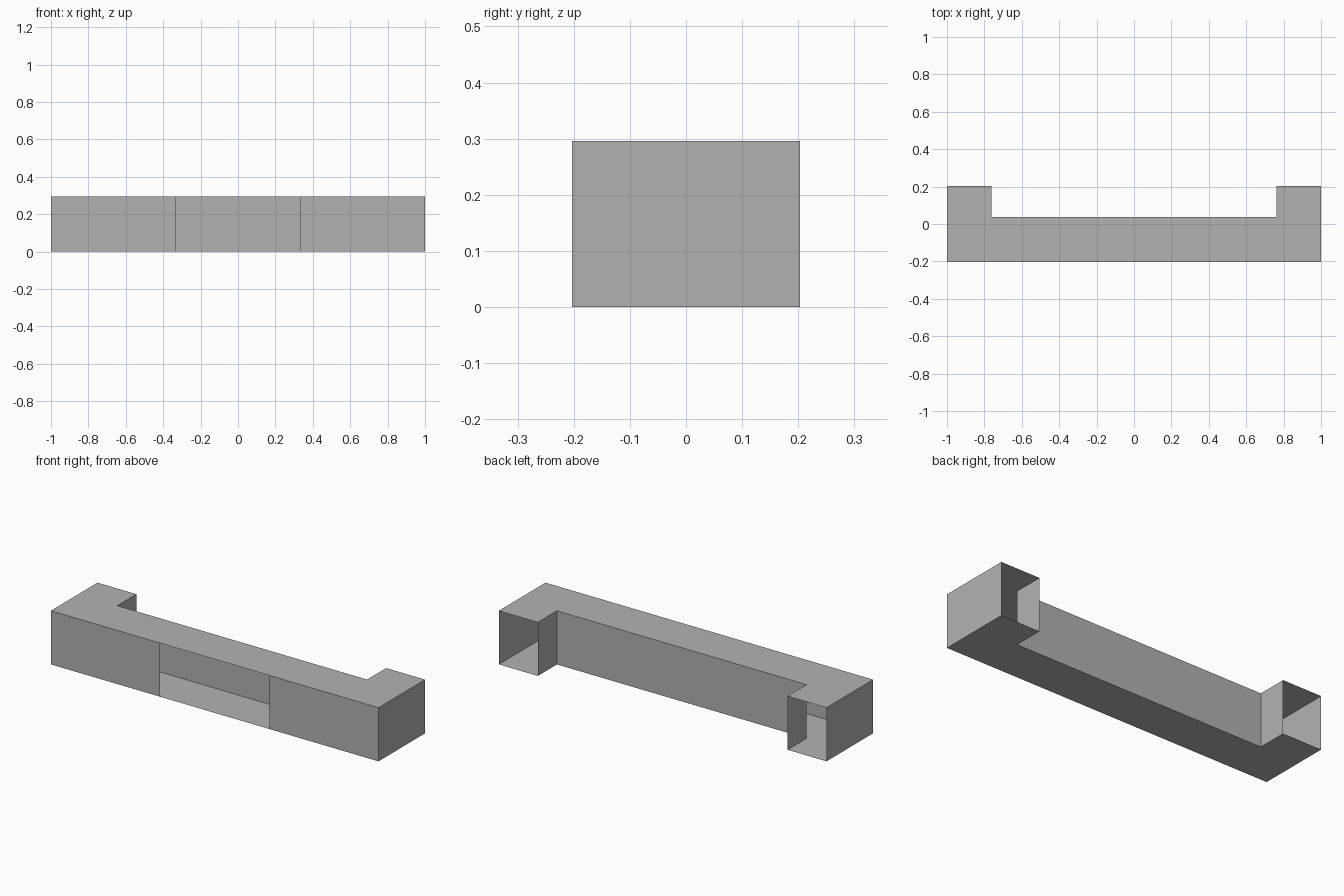
import bpy
import bmesh

if "Cube" in bpy.data.objects:
    bpy.data.objects.remove(bpy.data.objects["Cube"], do_unlink=True)

HEIGHT = 0.296
HALF_DEPTH = 0.203
INNER_X, INNER_Y = 0.762, 0.037
OPENING_X = 0.333

# Single flat grey
grey = bpy.data.materials.new("plain grey")
grey.use_nodes = True
colour = (0.448, 0.448, 0.448, 1)
grey.diffuse_color = colour
grey.node_tree.nodes["Principled BSDF"].inputs["Base Color"].default_value = colour

# U-shaped outline, counter-clockwise; the flag says whether a wall
# stands between this point and the next one
outline = [
    (-1, -HALF_DEPTH, True),
    (-OPENING_X, -HALF_DEPTH, False),   # front opening
    (OPENING_X, -HALF_DEPTH, True),
    (1, -HALF_DEPTH, True),
    (1, HALF_DEPTH, False),             # open left wing end
    (INNER_X, HALF_DEPTH, True),
    (INNER_X, INNER_Y, True),           # long back wall
    (-INNER_X, INNER_Y, True),
    (-INNER_X, HALF_DEPTH, False),      # open right wing end
    (-1, HALF_DEPTH, True),
]

# Thin hollow shell: floor, roof and the standing walls
bm = bmesh.new()
low = [bm.verts.new((x, y, 0)) for x, y, _ in outline]
high = [bm.verts.new((x, y, HEIGHT)) for x, y, _ in outline]
bm.faces.new(low[::-1])
bm.faces.new(high)
for i, (_, _, walled) in enumerate(outline):
    if walled:
        j = (i + 1) % len(outline)
        bm.faces.new((low[i], low[j], high[j], high[i]))

mesh = bpy.data.meshes.new("hollow_u_shell")
bm.to_mesh(mesh)
bm.free()
mesh.materials.append(grey)
shell = bpy.data.objects.new("hollow_u_shell", mesh)
bpy.context.collection.objects.link(shell)
